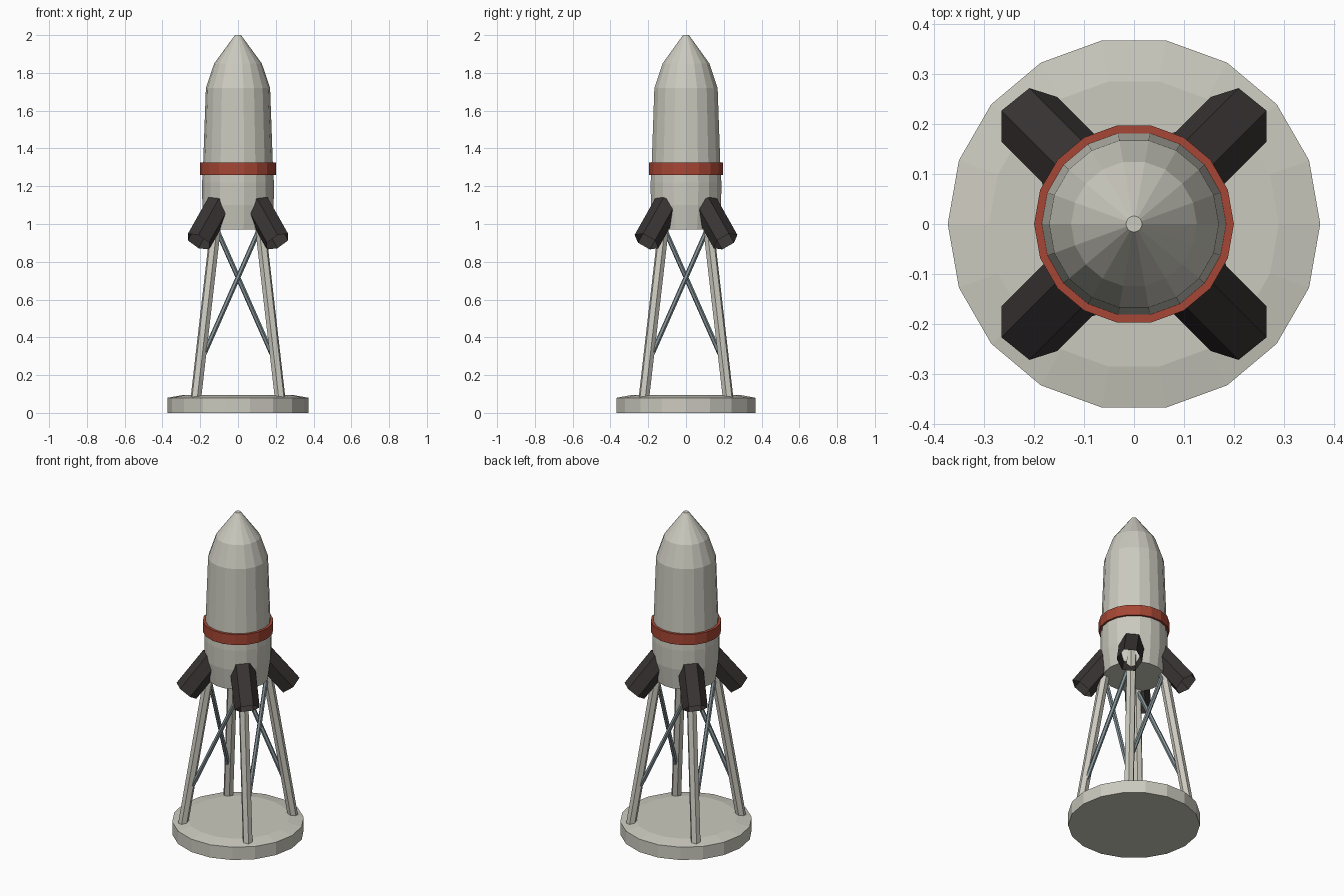
import bpy, bmesh, math
from mathutils import Vector

cube = bpy.data.objects.get("Cube")
if cube:
    bpy.data.objects.remove(cube, do_unlink=True)


def material(name, rgb):
    m = bpy.data.materials.new(name)
    m.use_nodes = True
    m.diffuse_color = (*rgb, 1)
    m.node_tree.nodes["Principled BSDF"].inputs["Base Color"].default_value = (*rgb, 1)
    return m


CREAM = material("warm white", (0.60, 0.59, 0.52))
RED = material("brick red", (0.38, 0.062, 0.035))
DARK = material("charcoal", (0.042, 0.034, 0.034))
STEEL = material("blue grey", (0.23, 0.29, 0.31))


def finish(name, bm, mat):
    bmesh.ops.recalc_face_normals(bm, faces=bm.faces)
    mesh = bpy.data.meshes.new(name)
    bm.to_mesh(mesh)
    bm.free()
    mesh.materials.append(mat)
    obj = bpy.data.objects.new(name, mesh)
    bpy.context.collection.objects.link(obj)
    return obj


def loft(bm, rings, closed=False, capped=True):
    """Join rings of points with quads."""
    rings = [[bm.verts.new(p) for p in ring] for ring in rings]
    n = len(rings[0])
    pairs = list(zip(rings, rings[1:]))
    if closed:
        pairs.append((rings[-1], rings[0]))
    for a, b in pairs:
        for i in range(n):
            j = (i + 1) % n
            bm.faces.new((a[i], a[j], b[j], b[i]))
    if capped and not closed:
        bm.faces.new(rings[0][::-1])
        bm.faces.new(rings[-1])


def lathe(name, profile, mat, closed=False, sides=18):
    bm = bmesh.new()
    turns = [math.tau * i / sides for i in range(sides)]
    loft(bm, [[(r * math.cos(t), r * math.sin(t), z) for t in turns]
              for r, z in profile], closed)
    return finish(name, bm, mat)


def rod(name, a, b, radius, sides, mat, u, twist=0.0, capped=True):
    """Prism from a to b; u is the direction its first corner is measured from."""
    a, b, u = Vector(a), Vector(b), Vector(u)
    axis = (b - a).normalized()
    u = (u - axis * u.dot(axis)).normalized()
    v = axis.cross(u)
    turns = [math.tau * i / sides + twist for i in range(sides)]
    corners = [radius * (u * math.cos(t) + v * math.sin(t)) for t in turns]
    bm = bmesh.new()
    loft(bm, [[a + c for c in corners], [b + c for c in corners]], capped=capped)
    return finish(name, bm, mat)


def polar(angle, r, z):
    return Vector((r * math.cos(angle), r * math.sin(angle), z))


def leg_point(angle, z):
    return polar(angle, 0.328 - 0.163 * z, z)


# Launch base, hull and band
lathe("base_disc", [(0.373, 0), (0.373, 0.08), (0.29, 0.095)], CREAM)
lathe("hull", [(0.172, 0.97), (0.189, 1.1), (0.19, 1.22), (0.184, 1.33),
               (0.17, 1.72), (0.126, 1.85), (0.016, 2.0)], CREAM)
lathe("hull_band", [(0.18, 1.26), (0.2, 1.26), (0.2, 1.325), (0.18, 1.325)],
      RED, closed=True)

corner_names = ["back_left", "back_right", "front_right", "front_left"]
side_names = ["back", "right", "front", "left"]
for k in range(4):
    angle = math.pi / 4 + k * math.pi / 2
    out = polar(angle, 1, 0)

    # Leg from the base up into the hull
    rod(corner_names[k] + "_leg", leg_point(angle, 0.08), leg_point(angle, 1.06),
        0.029, 6, CREAM, out)

    # Open six-sided booster, mirrored between neighbouring corners
    twist = math.radians(22) * (1 if k % 2 else -1)
    rod(corner_names[k] + "_booster", polar(angle, 0.142, 1.1),
        polar(angle, 0.296, 0.907), 0.072, 6, DARK, out, -twist, capped=False)

    # Diagonal brace to the next leg
    rod(side_names[k] + "_brace", leg_point(angle, 0.26),
        leg_point(angle + math.pi / 2, 0.985), 0.013, 6, STEEL, out)
